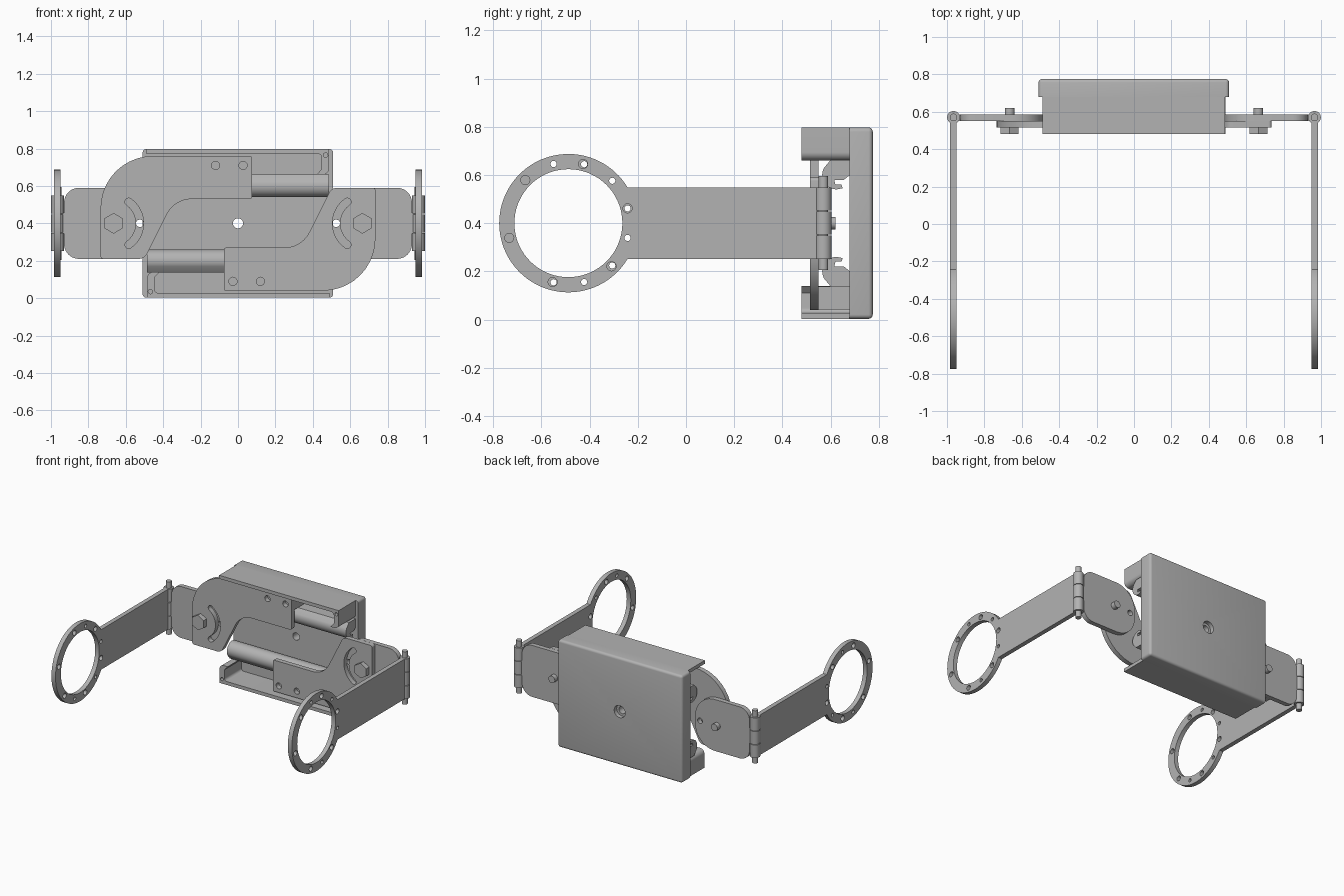
import bpy, bmesh
from math import sin, cos, pi, radians, tan
from mathutils import Matrix, Vector

cube = bpy.data.objects.get("Cube")
if cube:
    bpy.data.objects.remove(cube, do_unlink=True)

grey = bpy.data.materials.new("plain_grey")
grey.use_nodes = True
grey.diffuse_color = (0.45, 0.45, 0.45, 1)
grey.node_tree.nodes["Principled BSDF"].inputs["Base Color"].default_value = (0.45, 0.45, 0.45, 1)

MID = 0.4
HALF_TURN = Matrix.Translation((0, 0, 2 * MID)) @ Matrix.Rotation(pi, 4, 'Y')
FACE_Y = Matrix.Rotation(pi / 2, 4, 'X')                      # profile in x, z
FACE_X = Matrix(((0, 0, 1, 0), (1, 0, 0, 0), (0, 1, 0, 0), (0, 0, 0, 1)))  # profile in y, z
parts = []


def add_mesh(name, bm, turn=None):
    if turn:
        bm.transform(turn)
    bmesh.ops.recalc_face_normals(bm, faces=bm.faces)
    mesh = bpy.data.meshes.new(name)
    bm.to_mesh(mesh)
    bm.free()
    mesh.materials.append(grey)
    ob = bpy.data.objects.new(name, mesh)
    bpy.context.collection.objects.link(ob)
    parts.append(ob)
    return ob


def arc(cx, cy, r, a0, a1, n=24):
    return [(cx + r * cos(radians(a0 + (a1 - a0) * i / n)),
             cy + r * sin(radians(a0 + (a1 - a0) * i / n))) for i in range(n + 1)]


def circle(cx, cy, r, n=24):
    return arc(cx, cy, r, 0, 360, n)[:-1]


def rounded(corners, n=10):
    """Polygon from (x, y, radius) corners with filleted corners."""
    out = []
    for i, (x, y, r) in enumerate(corners):
        p = Vector((x, y))
        if r == 0:
            out.append((x, y))
            continue
        a = (Vector(corners[i - 1][:2]) - p).normalized()
        b = (Vector(corners[(i + 1) % len(corners)][:2]) - p).normalized()
        half = a.angle(b) / 2
        centre = p + (a + b).normalized() * (r / sin(half))
        start = p + a * (r / tan(half)) - centre
        end = p + b * (r / tan(half)) - centre
        sweep = start.angle_signed(end)
        for k in range(n + 1):
            q = start.copy()
            q.rotate(Matrix.Rotation(-sweep * k / n, 2))
            out.append(tuple(centre + q))
    return out


def plate(name, loops, lo, hi, face, turn=None):
    """Flat outline with holes, thickened from lo to hi along the face axis."""
    curve = bpy.data.curves.new(name, 'CURVE')
    curve.dimensions = '2D'
    curve.fill_mode = 'BOTH'
    curve.extrude = (hi - lo) / 2
    for loop in loops:
        s = curve.splines.new('POLY')
        s.points.add(len(loop) - 1)
        for pt, (x, y) in zip(s.points, loop):
            pt.co = (x, y, 0, 1)
        s.use_cyclic_u = True
    temp = bpy.data.objects.new(name + "_outline", curve)
    bpy.context.collection.objects.link(temp)
    bpy.context.view_layer.update()
    mesh = bpy.data.meshes.new_from_object(temp.evaluated_get(bpy.context.evaluated_depsgraph_get()))
    bm = bmesh.new()
    bm.from_mesh(mesh)
    bpy.data.objects.remove(temp, do_unlink=True)
    bpy.data.curves.remove(curve)
    bpy.data.meshes.remove(mesh)
    bmesh.ops.remove_doubles(bm, verts=bm.verts, dist=0.0001)
    bm.transform(face)
    mid = (lo + hi) / 2
    shift = (0, mid, 0) if face is FACE_Y else (mid, 0, 0)
    bm.transform(Matrix.Translation(shift))
    return add_mesh(name, bm, turn)


def rod(name, centre, r, length, axis, turn=None, sides=32):
    bm = bmesh.new()
    bmesh.ops.create_cone(bm, cap_ends=True, segments=sides, radius1=r, radius2=r, depth=length)
    if axis == 'Y':
        bm.transform(FACE_Y)
    bm.transform(Matrix.Translation(centre))
    return add_mesh(name, bm, turn)


def box(name, lo, hi, turn=None, bevel=0):
    bm = bmesh.new()
    lo, hi = Vector(lo), Vector(hi)
    bmesh.ops.create_cube(bm, size=1)
    bm.transform(Matrix.Translation((lo + hi) / 2) @ Matrix.Diagonal((*(hi - lo), 1)))
    if bevel:
        edges = [e for e in bm.edges if max(v.co.y for v in e.verts) > hi.y - 0.001]
        bmesh.ops.bevel(bm, geom=edges, offset=bevel, segments=4, profile=0.5, affect='EDGES')
    return add_mesh(name, bm, turn)


# Back cover with a recessed centre hole
cover = box("back_cover", (-0.51, 0.678, 0.003), (0.508, 0.775, 0.797), bevel=0.018)
for r, y in ((0.027, 0.7), (0.045, 0.8)):
    cutter = rod("hole_cutter", (0, y, MID), r, 0.3 if r < 0.03 else 0.11, 'Y')
    parts.remove(cutter)
    cutter.hide_render = True
    mod = cover.modifiers.new("hole", 'BOOLEAN')
    mod.object = cutter
    mod.solver = 'EXACT'
    bpy.context.view_layer.objects.active = cover
    bpy.ops.object.modifier_apply(modifier=mod.name)
    bpy.data.objects.remove(cutter, do_unlink=True)

# Everything else repeats after a half turn about the centre hole
for turn, level, side in ((None, "upper", "right"), (HALF_TURN, "lower", "left")):
    # Housing flange with a rounded end wall
    flange = rounded([(-0.49, 0.797, 0), (0.487, 0.797, 0), (0.487, 0.66, 0.035), (0.42, 0.66, 0),
                      (0.447, 0.69, 0), (0.447, 0.772, 0.02), (-0.49, 0.772, 0)])
    plate(level + "_flange", [flange, circle(0.468, 0.765, 0.012)], 0.48, 0.68, FACE_Y, turn)
    # Hooked guide rail
    rail = ([(0.68, 0.662), (0.60, 0.662)] + arc(0.625, 0.60, 0.06, 150, 270, 12)
            + [(0.65, 0.545), (0.645, 0.56), (0.62, 0.56), (0.615, 0.58), (0.655, 0.58), (0.68, 0.6)])
    plate(level + "_guide_rail", [rail], -0.487, 0.487, FACE_X, turn)
    box(level + "_mount_block", (-0.16, 0.549, 0.662), (0.07, 0.68, 0.758), turn)

    # Swing bracket with curved slot and screw holes
    px = -0.665
    outline = rounded([(-0.735, 0.21, 0.015), (-0.735, 0.76, 0.28), (0.075, 0.76, 0.01),
                       (0.075, 0.53, 0.01), (-0.34, 0.53, 0.15), (-0.5, 0.21, 0.05)])
    slot = arc(px, MID, 0.16, -55, 55)
    slot += arc(px + 0.14 * cos(radians(55)), MID + 0.14 * sin(radians(55)), 0.02, 55, 235, 8)[1:]
    slot += arc(px, MID, 0.12, 55, -55)[1:]
    slot += arc(px + 0.14 * cos(radians(55)), MID - 0.14 * sin(radians(55)), 0.02, 125, 305, 8)[1:-1]
    holes = [circle(x, 0.71, 0.022) for x in (-0.12, 0.027)]
    plate(side + "_swing_bracket", [outline, slot] + holes, 0.515, 0.55, FACE_Y, turn)

    # Pivot bolt
    rod(side + "_bolt_head", (px, 0.4975, MID), 0.055, 0.035, 'Y', turn, 6)
    rod(side + "_bolt_shank", (px, 0.56, MID), 0.026, 0.12, 'Y', turn)

    # Hinge leaf
    leaf = rounded([(-0.93, 0.21, 0.08), (-0.93, 0.59, 0.08), (-0.485, 0.59, 0.16), (-0.485, 0.21, 0.16)])
    plate(side + "_hinge_leaf", [leaf, circle(-0.525, MID, 0.02)], 0.551, 0.586, FACE_Y, turn)
    box(side + "_hinge_tab", (-0.965, 0.552, 0.345), (-0.925, 0.585, 0.455), turn)

    # Hinge knuckles and pin
    hx, hy = -0.965, 0.57
    for i in range(3):
        rod(f"{side}_knuckle_{i + 1}", (hx, hy, 0.3 + 0.1 * i), 0.034, 0.096, 'Z', turn)
    rod(side + "_hinge_pin", (hx, hy, MID), 0.02, 0.39, 'Z', turn)

    # Arm ending in a drilled ring
    ry = -0.488
    arm = arc(ry, MID, 0.287, 31, 329, 72) + [(hy, 0.252), (hy, 0.548)]
    drilled = [circle(ry + 0.253 * cos(radians(-a)), MID + 0.253 * sin(radians(-a)), r, 16)
               for r, angles in ((0.019, (14, 76, 135, 194, 255, 315)), (0.013, (44, 104, 285, 346)))
               for a in angles]
    plate(side + "_ring_arm", [arm, circle(ry, MID, 0.224, 72)] + drilled, -0.983, -0.95, FACE_X, turn)

# Smooth the curved sides, keep hard edges
bpy.ops.object.select_all(action='DESELECT')
for ob in parts:
    ob.select_set(True)
bpy.context.view_layer.objects.active = parts[0]
bpy.ops.object.shade_smooth_by_angle(angle=radians(30))
